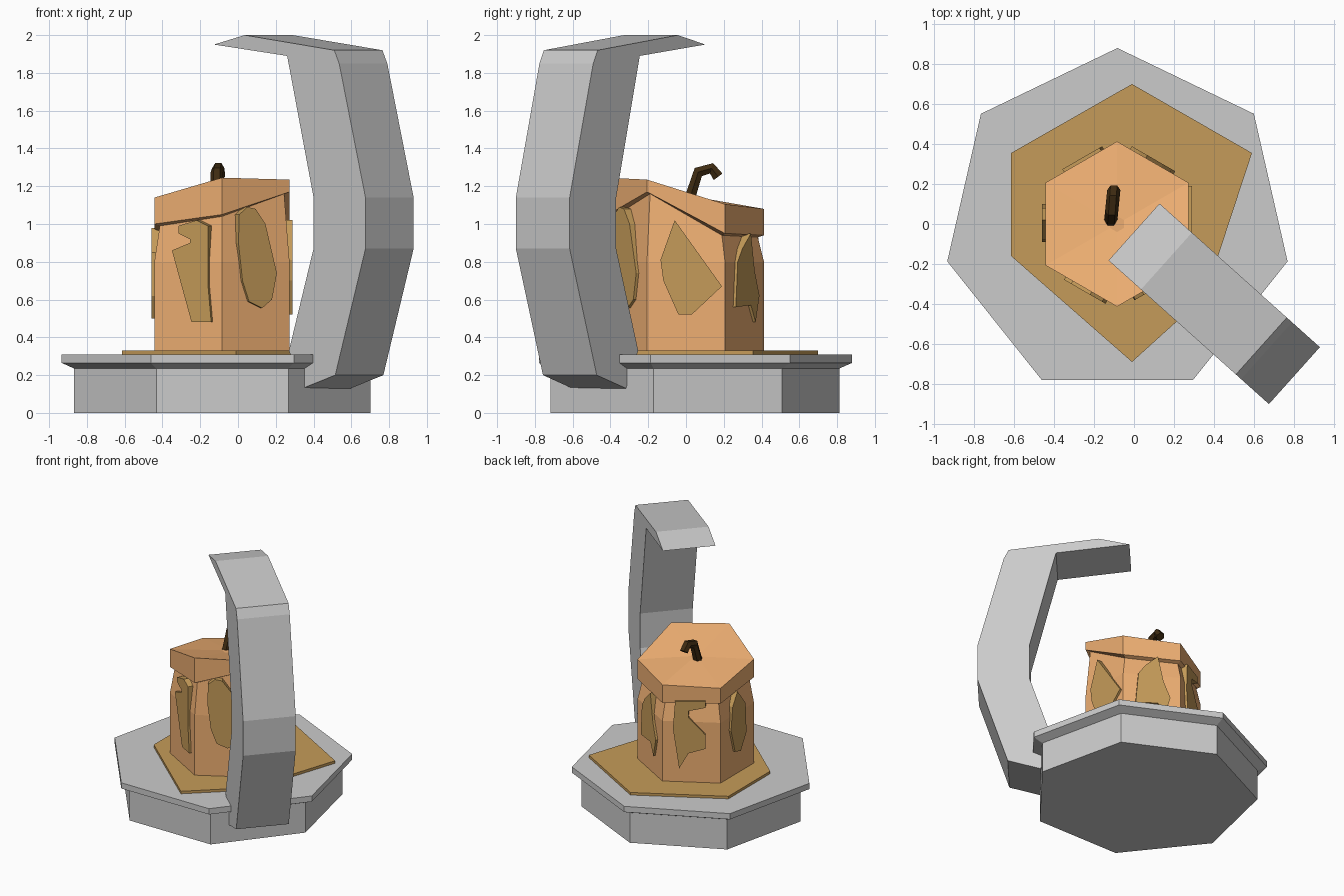
import bpy
from math import cos, sin, radians, pi
from mathutils import Vector


def mat(name, rgb):
    m = bpy.data.materials.new(name)
    m.diffuse_color = (*rgb, 1)
    return m


ORANGE = mat("orange_rind", (0.86, 0.43, 0.17))
GOLD = mat("gold", (0.56, 0.33, 0.10))
BROWN = mat("dark_stem", (0.05, 0.025, 0.006))


def loft(name, rings, material=None):
    """Join equal-length rings of points with quads and cap both ends."""
    n = len(rings[0])
    verts = [p for r in rings for p in r]
    faces = [(i * n + j, i * n + (j + 1) % n, (i + 1) * n + (j + 1) % n, (i + 1) * n + j)
             for i in range(len(rings) - 1) for j in range(n)]
    faces += [tuple(reversed(range(n))), tuple(range(len(verts) - n, len(verts)))]
    me = bpy.data.meshes.new(name)
    me.from_pydata(verts, [], faces)
    ob = bpy.data.objects.new(name, me)
    bpy.context.collection.objects.link(ob)
    if material:
        me.materials.append(material)
    # consistent outward normals
    import bmesh
    bm = bmesh.new()
    bm.from_mesh(me)
    bmesh.ops.recalc_face_normals(bm, faces=bm.faces)
    bm.to_mesh(me)
    bm.free()
    return ob


def ring(n, r, z, cx, cy, start):
    zs = z if isinstance(z, (list, tuple)) else [z] * n
    return [(cx + r * cos(start + 2 * pi * k / n), cy + r * sin(start + 2 * pi * k / n), zs[k])
            for k in range(n)]


# Seven-sided base with overhanging top slab
loft("base", [ring(7, r, z, -0.083, 0.007, pi / 2) for r, z in
              [(0.805, 0), (0.805, 0.235), (0.873, 0.265), (0.873, 0.31)]])

# Thin irregular gold plate
plate = [(-0.01, 0.70), (-0.615, 0.355), (-0.615, -0.16), (-0.01, -0.69), (0.355, -0.36), (0.59, 0.355)]
loft("gold_plate", [[(x, y, z) for x, y in plate] for z in (0.31, 0.33)], GOLD)

# Six-sided gourd body with a tilted overhanging lid (corners start at the front)
CX, R = -0.085, 0.413
rim = [1.05, 1.17, 0.95, 0.94, 0.95, 1.0]
top = [1.245, 1.235, 1.105, 1.08, 1.07, 1.14]
loft("gourd_body", [ring(6, r, z, CX, 0, -pi / 2) for r, z in
                    [(R, 0.33), (R, 0.80), (0.38, [z - 0.01 for z in rim]),
                     (R, rim), (R, top), (0.04, 1.145)]], ORANGE)

# Carved shapes on the six faces: (sideways, height) outlines
carvings = {
    0: [(-0.06, 1.02), (0.19, 0.67), (0.03, 0.52), (-0.04, 0.52), (-0.12, 0.70), (-0.135, 0.81)],
    60: [(-0.12, 0.56), (-0.10, 0.80), (-0.05, 0.87), (0.04, 0.95), (0.08, 0.75), (0.13, 0.62), (0.09, 0.48),
         (0.04, 0.57)],
    120: [(-0.115, 0.96), (0.10, 0.97), (0.10, 0.92), (-0.02, 0.89), (-0.02, 0.84), (0.10, 0.71),
          (0.10, 0.60), (-0.02, 0.56), (-0.086, 0.44), (-0.13, 0.75)],
    180: [(-0.02, 0.98), (-0.08, 0.88), (-0.10, 0.70), (-0.05, 0.52), (0.02, 0.50), (0.09, 0.62), (0.08, 0.85)],
    240: [(-0.05, 0.99), (0.06, 1.02), (0.13, 0.99), (0.13, 0.68), (0.15, 0.48), (0.03, 0.48), (-0.09, 0.86),
          (0.02, 0.90), (0.02, 0.92), (-0.05, 0.95)],
    300: [(-0.11, 1.05), (-0.06, 1.09), (-0.01, 1.08), (0.05, 1.0), (0.12, 0.74), (0.09, 0.60), (0.03, 0.555),
          (-0.05, 0.59), (-0.09, 0.70), (-0.115, 0.90)],
}
for i, (deg, outline) in enumerate(carvings.items()):
    a = radians(deg)
    nrm, tan = Vector((cos(a), sin(a), 0)), Vector((-sin(a), cos(a), 0))
    loft(f"carving_{i + 1}", [[Vector((CX, 0, z)) + nrm * d + tan * u for u, z in outline]
                              for d in (0.33, 0.374)], GOLD)

# Bent stem
path = [(0.015, 1.12, 0.5, 1.0), (0.065, 1.275, 0.75, 0.66), (0.135, 1.295, 0.95, -0.3), (0.17, 1.25, 0.6, -0.8)]
stem = []
for y, z, ty, tz in path:
    t = Vector((0.12 * ty, ty, tz)).normalized()
    u = Vector((1, 0, 0))
    v = t.cross(u).normalized()
    c = Vector((-0.118 + 0.1 * y, y, z))
    stem.append([c + (u * cos(k * pi / 3) + v * sin(k * pi / 3)) * 0.033 for k in range(6)])
loft("stem", stem, BROWN)

# Curved arm: profile (distance outward, height) swept across its width
profile = [(0, 1.95), (0.218, 2.0), (0.855, 1.92), (0.89, 1.85), (1.077, 1.14), (1.077, 0.87), (0.862, 0.20),
           (0.63, 0.13), (0.533, 0.33), (0.708, 0.87), (0.708, 1.14), (0.533, 1.84), (0.52, 1.89)]
out, side = Vector((0.745, -0.667, 0)), Vector((0.667, 0.745, 0))
loft("curved_arm", [[Vector((0, -0.04, z)) + out * s + side * w for s, z in profile]
                    for w in (-0.191, 0.191)])
